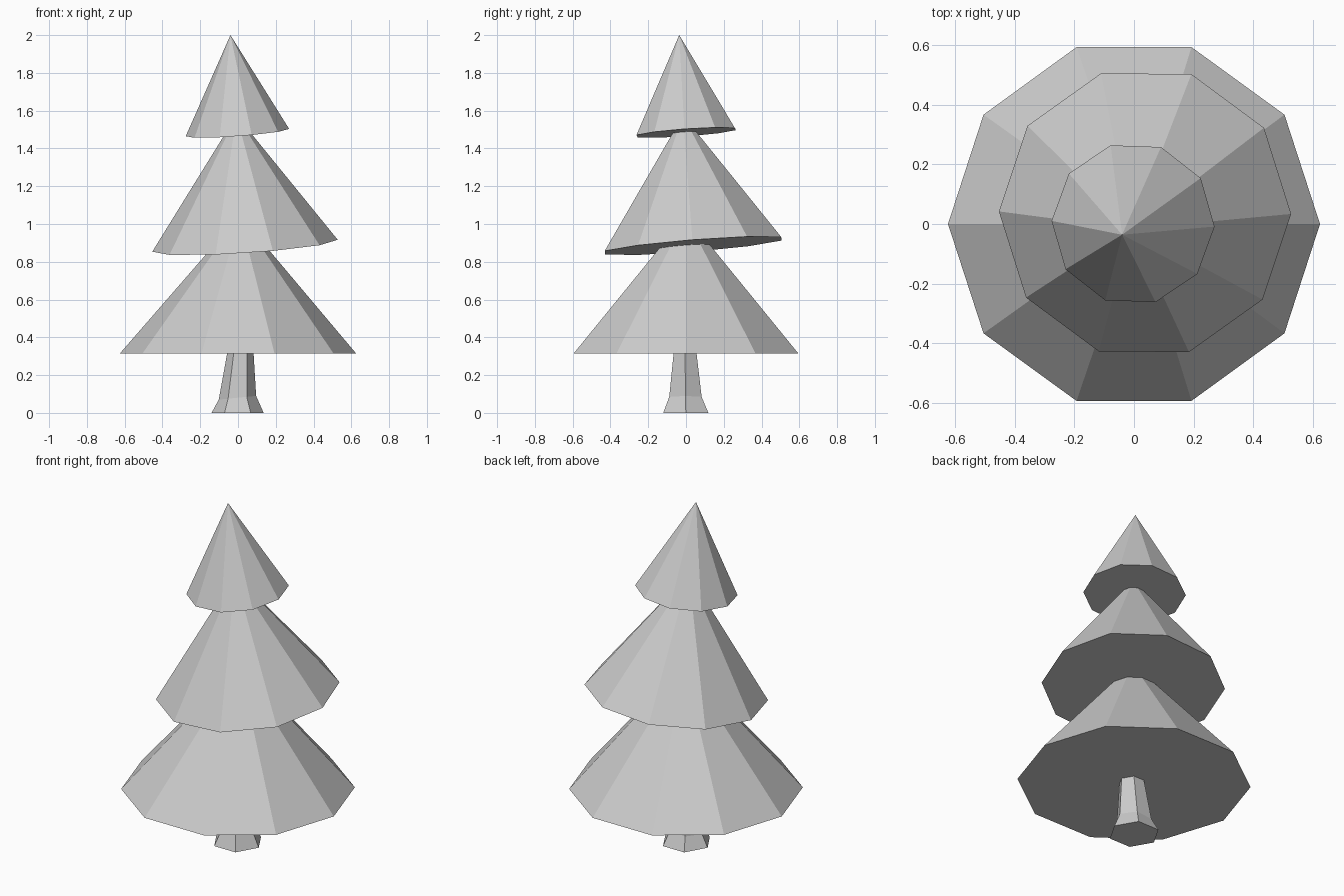
import bpy
import math

if "Cube" in bpy.data.objects:
    bpy.data.objects.remove(bpy.data.objects["Cube"])


def ring(sides, radius, centre, slope=(0, 0), turn=0):
    """Polygon ring around centre, tilted by a z slope along x and y."""
    cx, cy, cz = centre
    points = []
    for i in range(sides):
        a = math.radians(turn) + 2 * math.pi * i / sides
        x, y = radius * math.cos(a), radius * math.sin(a)
        points.append((cx + x, cy + y, cz + slope[0] * x + slope[1] * y))
    return points


def make_object(name, verts, faces):
    mesh = bpy.data.meshes.new(name)
    mesh.from_pydata(verts, [], faces)
    mesh.update()
    obj = bpy.data.objects.new(name, mesh)
    bpy.context.collection.objects.link(obj)
    return obj


def cone(name, base, apex):
    n = len(base)
    faces = [(i, (i + 1) % n, n) for i in range(n)]
    faces.append(tuple(reversed(range(n))))
    return make_object(name, base + [apex], faces)


def loft(name, rings):
    n = len(rings[0])
    verts = [p for r in rings for p in r]
    faces = []
    for k in range(len(rings) - 1):
        for i in range(n):
            j = (i + 1) % n
            faces.append((k * n + i, k * n + j, (k + 1) * n + j, (k + 1) * n + i))
    faces.append(tuple(reversed(range(n))))
    faces.append(tuple(range(len(verts) - n, len(verts))))
    return make_object(name, verts, faces)


# Six-sided trunk with a flared, slightly leaning foot
loft("trunk", [
    ring(6, 0.138, (-0.002, -0.001, 0)),
    ring(6, 0.099, (-0.003, -0.003, 0.08), (0.1, 0)),
    ring(6, 0.067, (0.014, -0.005, 0.34)),
])

# Three ten-sided foliage tiers, the upper two tilted
cone("lower_branches", ring(10, 0.625, (0, 0, 0.315)), (0.01, 0, 1.045))
cone("middle_branches",
     ring(10, 0.491, (0.037, 0.038, 0.885), (0.065, 0.079), -0.5),
     (-0.008, -0.016, 1.575))
cone("upper_branches",
     ring(10, 0.274, (-0.003, 0.001, 1.484), (0.073, 0.07), -2),
     (-0.04, -0.036, 2.0))
